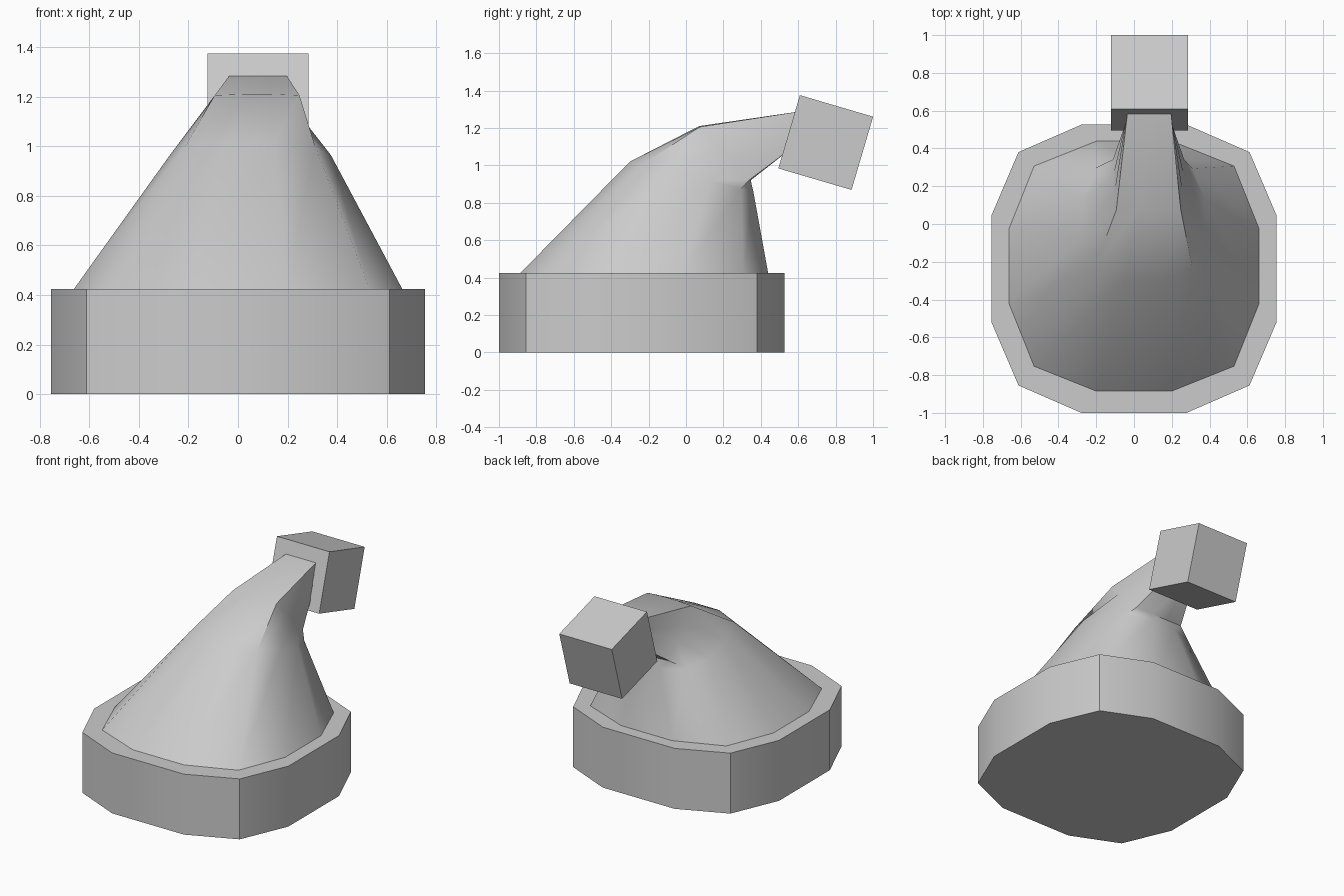
import bpy, bmesh, math
from mathutils import Vector

if "Cube" in bpy.data.objects:
    bpy.data.objects.remove(bpy.data.objects["Cube"])


def ring(center, half_x, v, mid=0.3, corner=0.8, flare=0.0):
    """12-sided ring: half width along x, v = half vector from front to back."""
    quarter = [(mid, 1), (corner, corner), (1, mid)]
    right = [(x, -y) for x, y in quarter] + quarter[::-1]
    loop = right + [(-x, y) for x, y in right[::-1]]
    c, v = Vector(center), Vector((0, *v))
    return [c + Vector((x * half_x * (1 + flare * y), 0, 0)) + v * y for x, y in loop]


def loft(name, rings, angle):
    bm = bmesh.new()
    loops = [[bm.verts.new(p) for p in r] for r in rings]
    for a, b in zip(loops, loops[1:]):
        for i in range(len(a)):
            j = (i + 1) % len(a)
            bm.faces.new((a[i], a[j], b[j], b[i]))
    bm.faces.new(loops[0][::-1])
    bm.faces.new(loops[-1])
    bmesh.ops.recalc_face_normals(bm, faces=bm.faces)
    mesh = bpy.data.meshes.new(name)
    bm.to_mesh(mesh)
    bm.free()
    ob = bpy.data.objects.new(name, mesh)
    bpy.context.collection.objects.link(ob)
    bpy.ops.object.select_all(action='DESELECT')
    ob.select_set(True)
    bpy.context.view_layer.objects.active = ob
    bpy.ops.object.shade_smooth_by_angle(angle=math.radians(angle))
    return ob


# Thick twelve-sided brim band
loft("brim", [ring((0, -0.237, z), 0.755, (0.7625, 0), 0.37, 0.81)
              for z in (0, 0.425)], 40)

# Drooping cone: round at the brim, squared off where it bends towards the tip
loft("hat_cone", [
    ring((0, -0.225, 0.42), 0.665, (0.665, 0)),
    ring((0.05, 0.03, 0.94), 0.325, (0.33, -0.08)),
    ring((0.077, 0.208, 1.065), 0.185, (0.138, -0.145), 0.33, 0.97, 0.05),
    ring((0.081, 0.585, 1.185), 0.112, (-0.035, -0.105), 0.33, 1.0),
], 50)

# Tilted cube at the tip
bpy.ops.mesh.primitive_cube_add(size=0.408, location=(0.081, 0.747, 1.122),
                                rotation=(math.radians(-16.4), 0, 0))
bpy.context.object.name = "tip_cube"
